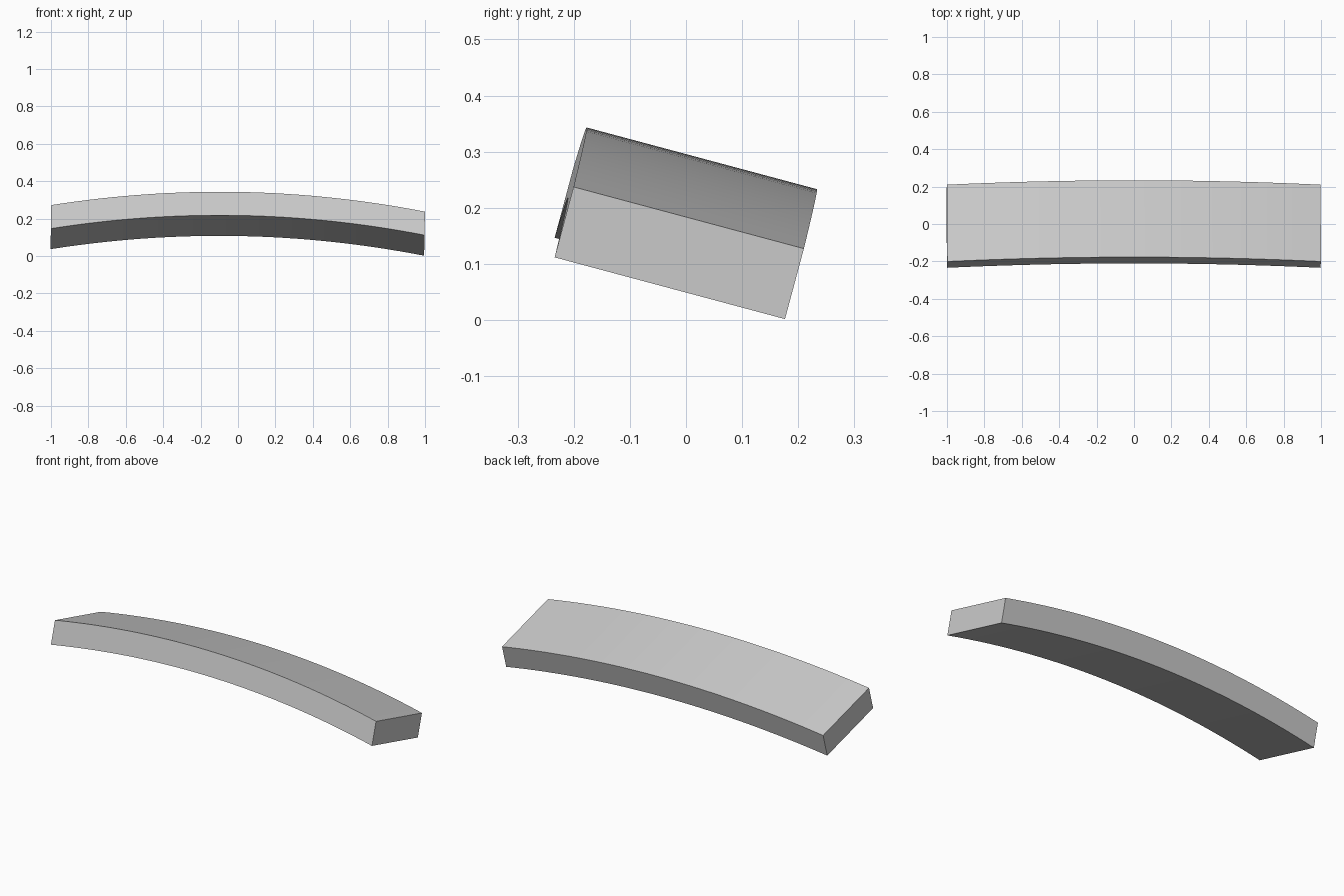
import bpy, bmesh
from math import radians

if "Cube" in bpy.data.objects:
    bpy.data.objects.remove(bpy.data.objects["Cube"])

SEGS, WIDTH, THICK, RISE = 32, 0.425, 0.13, 0.091

# Cross-section of the bowed slat (y, z)
w, t = WIDTH / 2, THICK / 2
section = [(-w, -t), (w, -t), (w, t), (-w, t)]

# Sweep the section along a shallow arch
bm = bmesh.new()
rings = []
for i in range(SEGS + 1):
    x = -0.999 + 1.998 * i / SEGS
    rings.append([bm.verts.new((x, y, z - RISE * x * x)) for y, z in section])
for a, b in zip(rings, rings[1:]):
    for k in range(4):
        n = (k + 1) % 4
        bm.faces.new((a[k], a[n], b[n], b[k]))
bm.faces.new(rings[0])
bm.faces.new(rings[-1])
bmesh.ops.recalc_face_normals(bm, faces=bm.faces)

mesh = bpy.data.meshes.new("curved_slat")
bm.to_mesh(mesh)
bm.free()
slat = bpy.data.objects.new("curved_slat", mesh)
bpy.context.collection.objects.link(slat)

# Lean backwards, with a slight dip to the right
slat.rotation_euler = (radians(-15), radians(1), 0)
slat.location = (0, 0.0115, 0.2245)

bpy.context.view_layer.objects.active = slat
slat.select_set(True)
bpy.ops.object.shade_smooth_by_angle(angle=radians(30))
